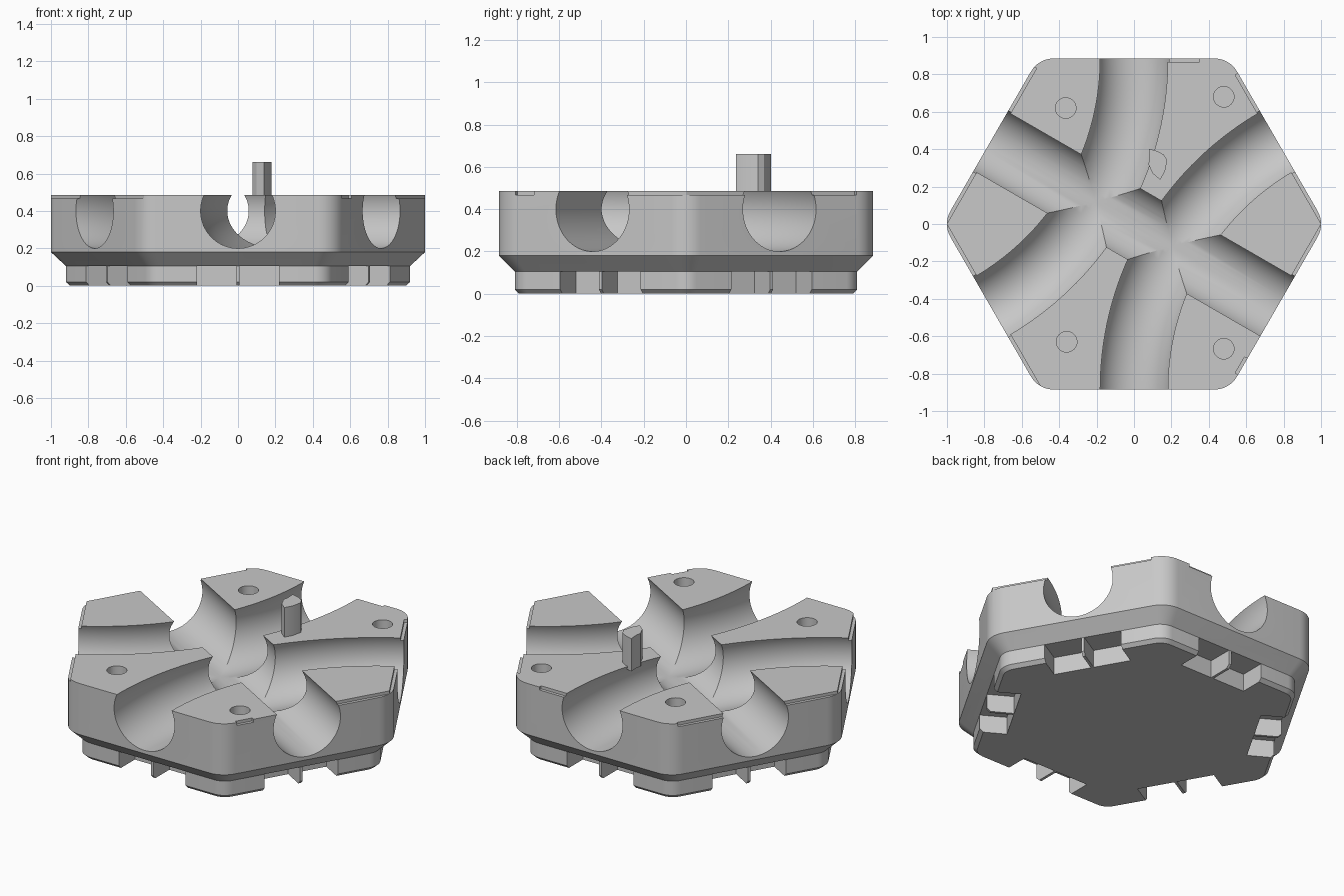
import bpy, bmesh
from math import sin, cos, tan, pi, radians
from mathutils import Vector

cube = bpy.data.objects.get("Cube")
if cube:
    bpy.data.objects.remove(cube, do_unlink=True)

APOTHEM, TOP = 0.885, 0.485

grey = bpy.data.materials.new("light_grey")
grey.use_nodes = True
GREY = (0.58, 0.58, 0.58, 1)
grey.diffuse_color = GREY
grey.node_tree.nodes["Principled BSDF"].inputs["Base Color"].default_value = GREY


def loft(bm, rings):
    """Skin a list of equal-length point rings and cap both ends."""
    loops = [[bm.verts.new(p) for p in ring] for ring in rings]
    n = len(loops[0])
    for a, b in zip(loops, loops[1:]):
        for i in range(n):
            j = (i + 1) % n
            bm.faces.new((a[i], a[j], b[j], b[i]))
    bm.faces.new(loops[0][::-1])
    bm.faces.new(loops[-1])


def prism(bm, outline, z0, z1):
    loft(bm, [[(x, y, z) for x, y in outline] for z in (z0, z1)])


def finish(name, bm):
    bmesh.ops.recalc_face_normals(bm, faces=bm.faces)
    mesh = bpy.data.meshes.new(name)
    bm.to_mesh(mesh)
    bm.free()
    mesh.materials.append(grey)
    obj = bpy.data.objects.new(name, mesh)
    bpy.context.collection.objects.link(obj)
    return obj


def combine(target, other, operation="DIFFERENCE"):
    """Apply a boolean and discard the helper."""
    other.hide_render = True
    mod = target.modifiers.new("cut", "BOOLEAN")
    mod.operation, mod.solver, mod.object = operation, "EXACT", other
    bpy.context.view_layer.objects.active = target
    bpy.ops.object.modifier_apply(modifier=mod.name)
    bpy.data.objects.remove(other, do_unlink=True)


def hexagon(apothem, radius, z, steps=8):
    """Hexagon with rounded corners, one corner towards +x."""
    pts = []
    reach = (apothem - radius) / cos(pi / 6)
    for k in range(6):
        a = k * pi / 3
        for s in range(steps + 1):
            b = a - pi / 6 + s / steps * pi / 3
            pts.append((reach * cos(a) + radius * cos(b),
                        reach * sin(a) + radius * sin(b), z))
    return pts


def edge_box(bm, angle, t0, t1, d0, d1, z0, z1):
    """Box aligned to a hexagon side: t runs along it, d outwards."""
    a = radians(angle)
    n, t = Vector((cos(a), sin(a))), Vector((-sin(a), cos(a)))
    prism(bm, [n * d + t * s for d, s in ((d0, t0), (d1, t0), (d1, t1), (d0, t1))], z0, z1)


def circle(x, y, r, steps=32):
    return [(x + r * cos(2 * pi * i / steps), y + r * sin(2 * pi * i / steps))
            for i in range(steps)]


def tube(path, radius=0.2, height=0.4, steps=56):
    """Round channel cutter swept along (position, sideways direction) pairs."""
    bm = bmesh.new()
    loft(bm, [[(p.x + s.x * radius * cos(b), p.y + s.y * radius * cos(b),
                height + radius * sin(b))
               for b in (2 * pi * (i + 0.5) / steps for i in range(steps))]
              for p, s in path])
    return finish("channel_cutter", bm)


# Tile body with chamfered lower edge and stepped base
bm = bmesh.new()
loft(bm, [hexagon(0.79, 0.09, 0), hexagon(0.81, 0.1, 0.02),
          hexagon(0.81, 0.1, 0.105), hexagon(APOTHEM, 0.14, 0.18),
          hexagon(APOTHEM, 0.14, TOP)])
body = finish("tile_body", bm)

# Straight channel between two opposite sides
along, across = Vector((cos(pi / 6), -sin(pi / 6))), Vector((sin(pi / 6), cos(pi / 6)))
combine(body, tube([(along * s, across) for s in (-1.1, 1.1)]))

# Two curved channels, half a turn apart
bend = APOTHEM * 3 ** 0.5
for side in (1, -1):
    centre = Vector((bend, -APOTHEM)) * side
    path = []
    for i in range(41):
        a = radians(114 + 72 * i / 40)
        out = Vector((cos(a), sin(a))) * side
        path.append((centre + out * bend, out))
    combine(body, tube(path))

# Base slots: a pair on every side, leaving a thin fin between
bm = bmesh.new()
for k in range(6):
    for t0, t1 in ((-0.22, -0.008), (0.008, 0.22)):
        edge_box(bm, 30 + 60 * k, t0, t1, 0.66, 0.95, -0.1, 0.105)
combine(body, finish("slot_cutter", bm))

# Peg holes in the top
bm = bmesh.new()
for x, y in ((-0.365, 0.62), (0.48, 0.68), (-0.36, -0.63), (0.48, -0.667)):
    prism(bm, circle(x, y, 0.055), TOP - 0.12, TOP + 0.1)
combine(body, finish("hole_cutter", bm))

# Shallow steps along parts of the top rim
for angle, t0, t1 in ((150, -0.46, -0.1), (150, 0.1, 0.6), (210, -0.6, -0.1),
                      (210, 0.1, 0.5), (30, -0.6, -0.1), (330, 0.1, 0.6),
                      (30, 0.1, 0.42), (330, -0.42, -0.32), (90, -0.35, -0.1)):
    bm = bmesh.new()
    edge_box(bm, angle, t0, t1, APOTHEM - 0.018, 1.1, TOP - 0.018, TOP + 0.1)
    combine(body, finish("rim_cutter", bm))

# Upright peg beside the curved channel
bm = bmesh.new()
prism(bm, [(0.14, 0.237), (0.165, 0.28), (0.178, 0.34), (0.16, 0.37), (0.125, 0.39),
           (0.08, 0.402), (0.083, 0.35), (0.077, 0.32), (0.1, 0.27)], TOP - 0.02, 0.662)
peg = finish("upright_peg", bm)

# Smooth curves, keep hard edges
for obj in (body, peg):
    bpy.ops.object.select_all(action="DESELECT")
    obj.select_set(True)
    bpy.context.view_layer.objects.active = obj
    bpy.ops.object.shade_smooth_by_angle(angle=radians(25))
